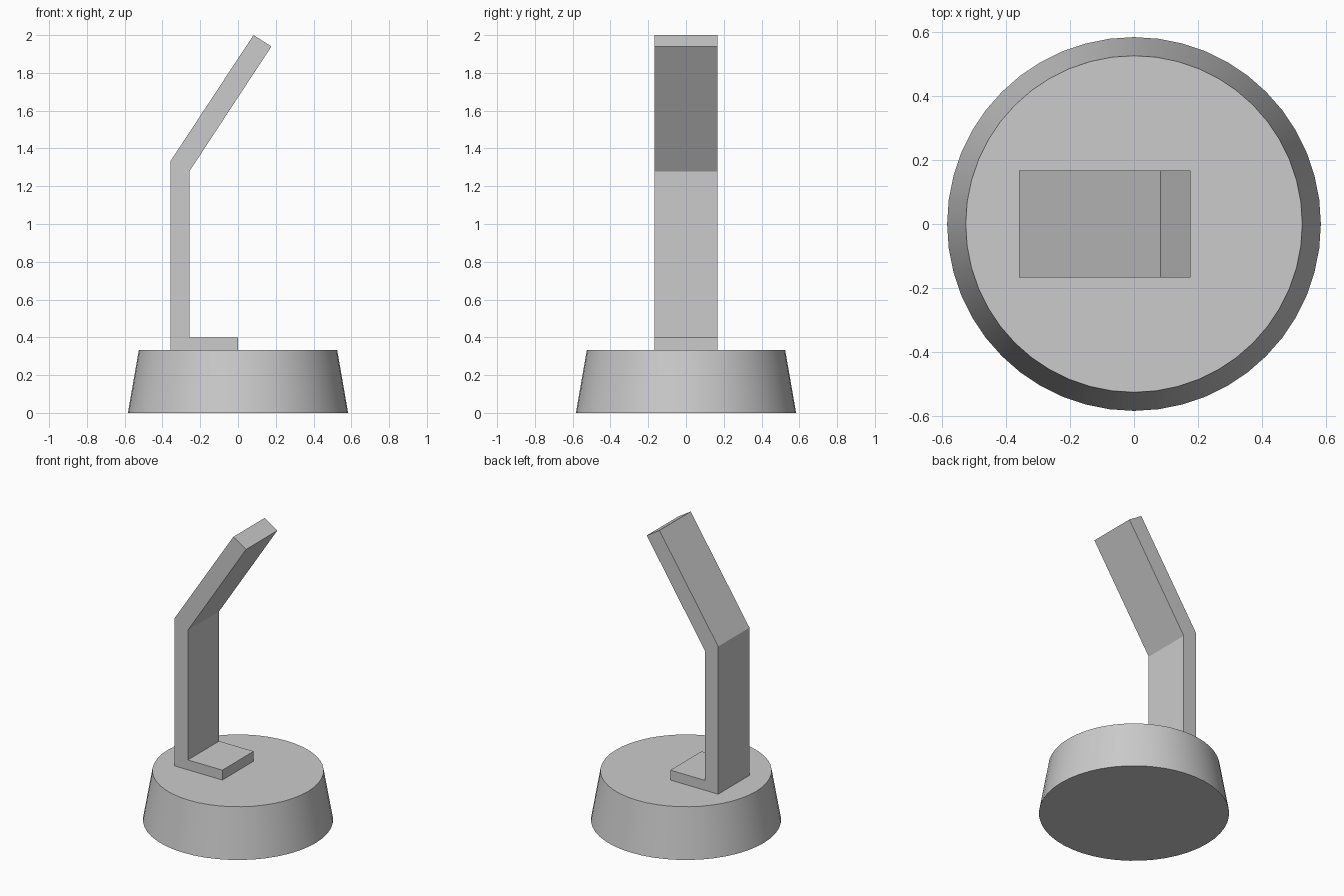
import bpy
import bmesh
from math import radians

cube = bpy.data.objects.get("Cube")
if cube:
    bpy.data.objects.remove(cube, do_unlink=True)

# Single plain grey finish
grey = bpy.data.materials.new("plain grey")
grey.use_nodes = True
colour = (0.6, 0.6, 0.6, 1)
grey.diffuse_color = colour
grey.node_tree.nodes["Principled BSDF"].inputs["Base Color"].default_value = colour


def add_object(name, bm):
    bmesh.ops.recalc_face_normals(bm, faces=bm.faces)
    mesh = bpy.data.meshes.new(name)
    bm.to_mesh(mesh)
    bm.free()
    obj = bpy.data.objects.new(name, mesh)
    mesh.materials.append(grey)
    bpy.context.collection.objects.link(obj)
    return obj


# Round tapered base
base_height = 0.333
bm = bmesh.new()
bmesh.ops.create_cone(bm, cap_ends=True, segments=48, radius1=0.583,
                      radius2=0.525, depth=base_height)
bmesh.ops.translate(bm, verts=bm.verts, vec=(0, 0, base_height / 2))
base = add_object("round_base", bm)
bpy.ops.object.select_all(action='DESELECT')
base.select_set(True)
bpy.context.view_layer.objects.active = base
bpy.ops.object.shade_smooth_by_angle(angle=radians(30))

# Bent upright with foot: side profile extruded across the width
half_width = 0.167
profile = [(-0.358, base_height), (0, base_height), (0, 0.4), (-0.258, 0.4),
           (-0.258, 1.278), (0.177, 1.94), (0.082, 2.0), (-0.358, 1.332)]
bm = bmesh.new()
side = bm.faces.new([bm.verts.new((x, -half_width, z)) for x, z in profile])
solid = bmesh.ops.extrude_face_region(bm, geom=[side], use_keep_orig=True)
moved = [v for v in solid["geom"] if isinstance(v, bmesh.types.BMVert)]
bmesh.ops.translate(bm, verts=moved, vec=(0, 2 * half_width, 0))
add_object("bent_arm", bm)
